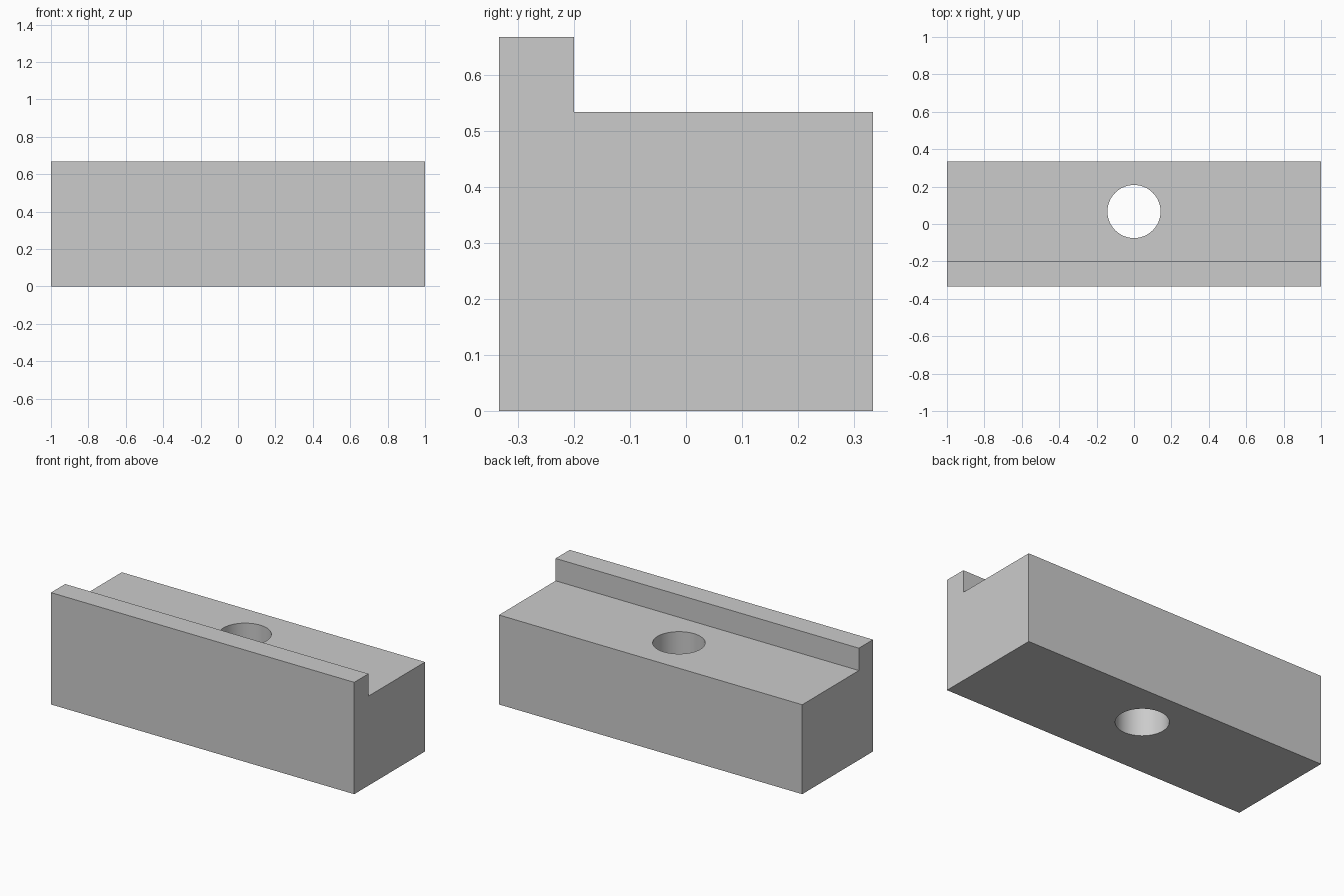
import bpy
import bmesh

default_cube = bpy.data.objects.get("Cube")
if default_cube:
    bpy.data.objects.remove(default_cube, do_unlink=True)

HALF_X, HALF_Y = 1.0, 0.3333
LIP_Y, LEDGE_Z, TOP_Z = -0.2, 0.5333, 0.6667
HOLE_Y, HOLE_R = 0.0667, 0.142

# Plain grey material
grey = bpy.data.materials.new("plain_grey")
grey.use_nodes = True
colour = (0.6, 0.6, 0.6, 1)
grey.diffuse_color = colour
grey.node_tree.nodes["Principled BSDF"].inputs["Base Color"].default_value = colour

# Block with a raised front lip: stepped profile extruded along x
profile = [(-HALF_Y, 0), (HALF_Y, 0), (HALF_Y, LEDGE_Z),
           (LIP_Y, LEDGE_Z), (LIP_Y, TOP_Z), (-HALF_Y, TOP_Z)]
bm = bmesh.new()
end = bm.faces.new([bm.verts.new((-HALF_X, y, z)) for y, z in profile])
side = bmesh.ops.extrude_face_region(bm, geom=[end])
moved = [v for v in side["geom"] if isinstance(v, bmesh.types.BMVert)]
bmesh.ops.translate(bm, verts=moved, vec=(2 * HALF_X, 0, 0))
bmesh.ops.recalc_face_normals(bm, faces=bm.faces)
mesh = bpy.data.meshes.new("lipped_block")
bm.to_mesh(mesh)
bm.free()
mesh.materials.append(grey)
block = bpy.data.objects.new("lipped_block", mesh)
bpy.context.collection.objects.link(block)

# Round vertical through hole
bpy.ops.mesh.primitive_cylinder_add(vertices=64, radius=HOLE_R, depth=2,
                                    location=(0, HOLE_Y, LEDGE_Z / 2))
cutter = bpy.context.object
cutter.name = "hole_cutter"
cutter.data.materials.append(grey)
cutter.hide_render = True
cut = block.modifiers.new("through_hole", 'BOOLEAN')
cut.operation = 'DIFFERENCE'
cut.solver = 'EXACT'
cut.object = cutter

# Apply the cut, drop the cutter and smooth the bore
bpy.ops.object.select_all(action='DESELECT')
block.select_set(True)
bpy.context.view_layer.objects.active = block
bpy.ops.object.modifier_apply(modifier=cut.name)
bpy.data.objects.remove(cutter, do_unlink=True)
bpy.ops.object.shade_smooth_by_angle()
